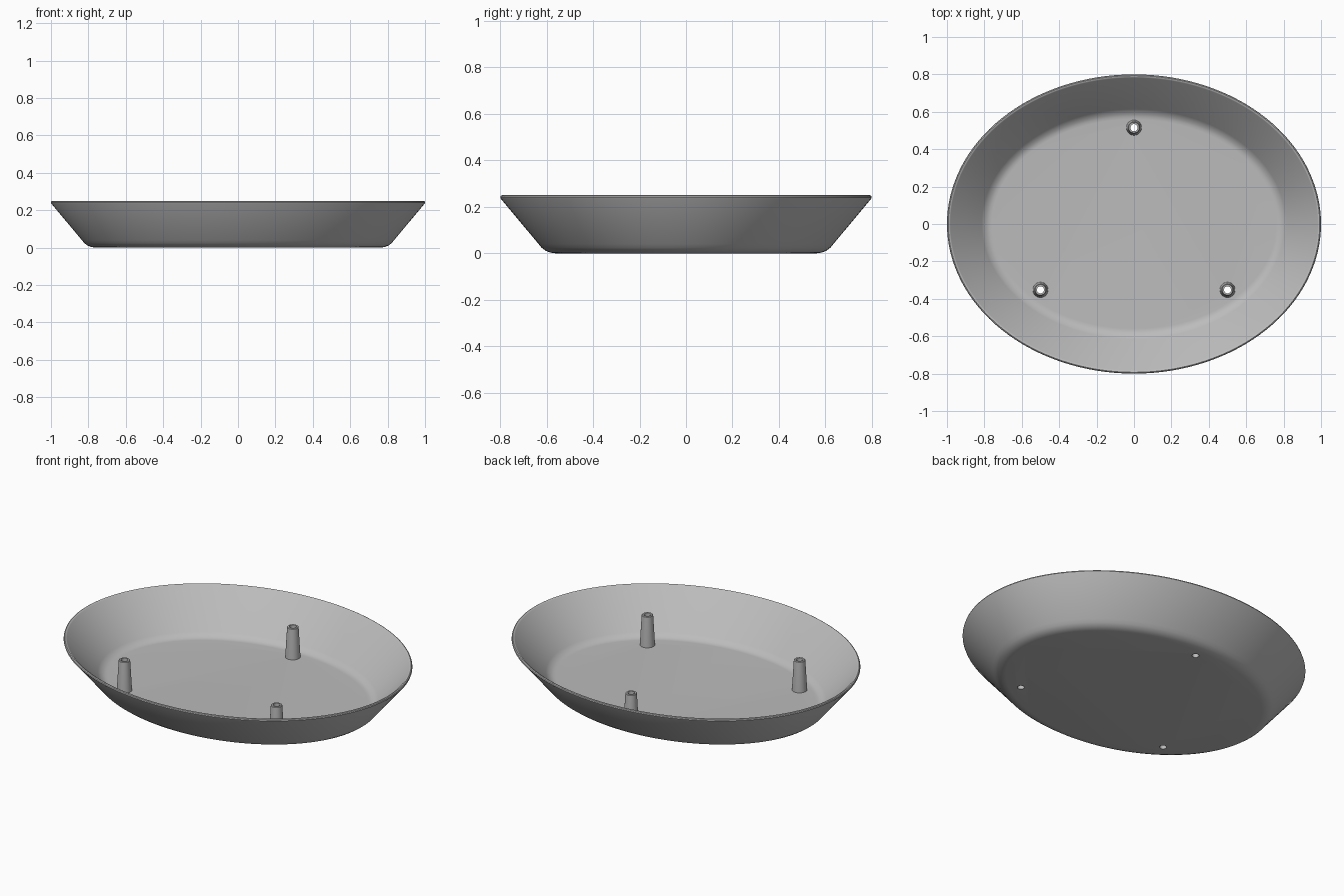
import bpy, bmesh
from math import sin, cos, pi, radians

old = bpy.data.objects.get("Cube")
if old:
    bpy.data.objects.remove(old, do_unlink=True)

grey = bpy.data.materials.new("light_grey")
grey.use_nodes = True
colour = (0.5, 0.5, 0.5, 1)
grey.diffuse_color = colour
grey.node_tree.nodes["Principled BSDF"].inputs["Base Color"].default_value = colour


def lathe(name, rings, sides, closed, centre=(0, 0)):
    """Skin oval rings (x radius, y radius, z); join last to first or cap the ends."""
    bm = bmesh.new()
    loops = [[bm.verts.new((rx * cos(2 * pi * i / sides), ry * sin(2 * pi * i / sides), z))
              for i in range(sides)] for rx, ry, z in rings]
    pairs = list(zip(loops, loops[1:]))
    if closed:
        pairs.append((loops[-1], loops[0]))
    else:
        bm.faces.new(loops[0])
        bm.faces.new(loops[-1])
    for a, b in pairs:
        for i in range(sides):
            j = (i + 1) % sides
            bm.faces.new((a[i], a[j], b[j], b[i]))
    bmesh.ops.recalc_face_normals(bm, faces=bm.faces)
    mesh = bpy.data.meshes.new(name)
    bm.to_mesh(mesh)
    bm.free()
    mesh.materials.append(grey)
    ob = bpy.data.objects.new(name, mesh)
    ob.location = (centre[0], centre[1], 0)
    bpy.context.collection.objects.link(ob)
    return ob


def smooth(ob):
    bpy.ops.object.select_all(action='DESELECT')
    ob.select_set(True)
    bpy.context.view_layer.objects.active = ob
    bpy.ops.object.shade_smooth_by_angle(angle=radians(35))


# Dish: inset from the oval outline and height, from the underside over the rim to the floor
profile = [(0.235, 0), (0.215, 0.003), (0.195, 0.011), (0.178, 0.024), (0.165, 0.04),
           (0.002, 0.235), (0, 0.241), (0.002, 0.247), (0.007, 0.25), (0.013, 0.249), (0.018, 0.245),
           (0.186, 0.045), (0.198, 0.034), (0.212, 0.026), (0.225, 0.021), (0.24, 0.02)]
dish = lathe("oval_dish", [(1 - d, 0.8 - d, z) for d, z in profile], 128, False)

# Hollow tapered posts, each over a hole through the floor
hole = 0.019
posts = {"back_post": (0, 0.515), "left_post": (0.5, -0.352), "right_post": (-0.5, -0.352)}
post_rings = [(hole, 0.01), (0.041, 0.01), (0.041, 0.022), (0.031, 0.197), (0.028, 0.2), (hole, 0.2)]
cutters = []
for name, centre in posts.items():
    smooth(lathe(name, [(r, r, z) for r, z in post_rings], 32, True, centre))
    cutter = lathe("hole_cutter", [(hole, hole, -0.1), (hole, hole, 0.1)], 32, False, centre)
    cutter.hide_render = True
    cutters.append(cutter)
    mod = dish.modifiers.new("hole", 'BOOLEAN')
    mod.operation = 'DIFFERENCE'
    mod.solver = 'EXACT'
    mod.object = cutter

# Bake the holes and drop the cutters
bpy.context.view_layer.update()
baked = bpy.data.meshes.new_from_object(dish.evaluated_get(bpy.context.evaluated_depsgraph_get()))
dish.modifiers.clear()
dish.data = baked
for cutter in cutters:
    bpy.data.objects.remove(cutter, do_unlink=True)
smooth(dish)
